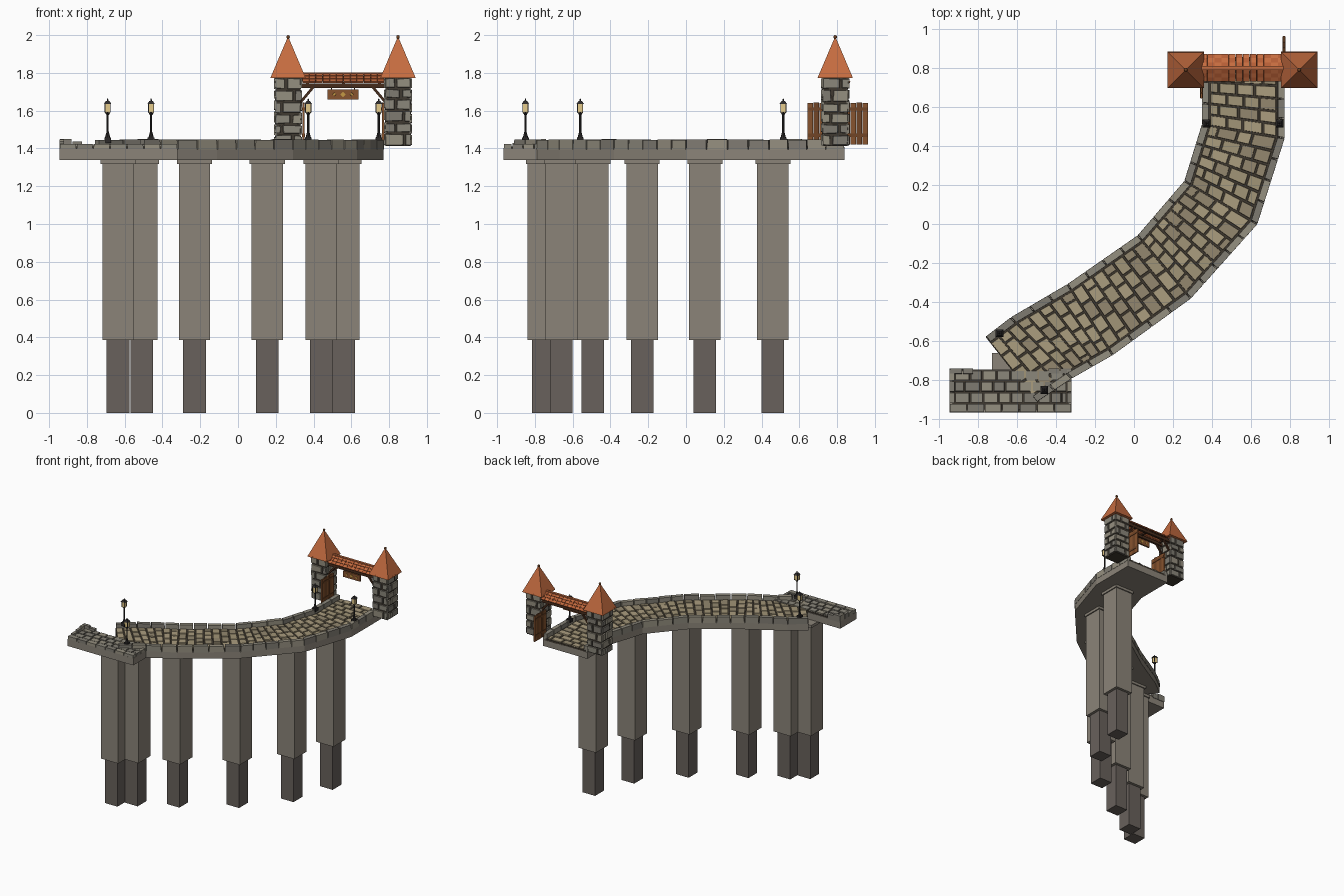
import bpy, bmesh, math, random
from mathutils import Matrix, Vector

if "Cube" in bpy.data.objects:
    bpy.data.objects.remove(bpy.data.objects["Cube"])
random.seed(4)

def mat(name, r, g, b):
    m = bpy.data.materials.new(name)
    m.diffuse_color = tuple((c / 255) ** 2.2 for c in (r, g, b)) + (1,)
    m.use_nodes = True
    m.node_tree.nodes["Principled BSDF"].inputs["Base Color"].default_value = m.diffuse_color
    return m

TAN = [mat("tan_stone_%d" % i, *c) for i, c in enumerate([(170, 156, 126), (160, 147, 118), (146, 134, 110)])]
GREY = [mat("grey_stone_%d" % i, *c) for i, c in enumerate([(138, 134, 122), (126, 122, 113), (148, 142, 127)])]
MORTAR = mat("mortar", 66, 60, 52)
SLAB = mat("slab", 138, 131, 120)
BASE = mat("dark_stone", 104, 97, 92)
TILE = [mat("roof_tile", 196, 108, 66), mat("roof_tile_dark", 180, 94, 56)]
WOOD = [mat("wood", 134, 84, 50), mat("wood_dark", 112, 70, 42)]
BEAM = mat("dark_timber", 72, 48, 34)
IRON = mat("iron", 48, 46, 46)
GLOW = mat("lamp_glass", 232, 205, 140)
GOLD = mat("gold", 196, 152, 70)
I4 = Matrix.Identity(4)

def prism(bm, pts, z0, z1, top=1.0, M=I4, mi=0):
    """Polygon pts extruded z0..z1, the top outline scaled about its middle."""
    cx = sum(p[0] for p in pts) / len(pts)
    cy = sum(p[1] for p in pts) / len(pts)
    lo = [bm.verts.new(M @ Vector((p[0], p[1], z0))) for p in pts]
    hi = [bm.verts.new(M @ Vector((cx + (p[0] - cx) * top, cy + (p[1] - cy) * top, z1))) for p in pts]
    n = len(pts)
    fs = [bm.faces.new(lo[::-1]), bm.faces.new(hi)]
    fs += [bm.faces.new((lo[i], lo[(i + 1) % n], hi[(i + 1) % n], hi[i])) for i in range(n)]
    for f in fs:
        f.material_index = mi

def rect(x0, x1, y0, y1):
    return [(x0, y0), (x1, y0), (x1, y1), (x0, y1)]

def sq(x, y, h):
    return rect(x - h, x + h, y - h, y + h)

def finish(bm, name, mats):
    bmesh.ops.recalc_face_normals(bm, faces=bm.faces)
    me = bpy.data.meshes.new(name)
    bm.to_mesh(me)
    bm.free()
    for m in (mats if isinstance(mats, list) else [mats]):
        me.materials.append(m)
    ob = bpy.data.objects.new(name, me)
    bpy.context.collection.objects.link(ob)
    return ob

def solid(name, m, *parts):
    bm = bmesh.new()
    for p in parts:
        prism(bm, *p)
    return finish(bm, name, m)

# Deck edges, from the side platform to the gate
L = [(-.76, -.58), (-.63, -.48), (-.34, -.31), (.02, -.06), (.26, .22), (.35, .51), (.35, .84)]
R = [(-.50, -.91), (-.32, -.79), (-.11, -.67), (.29, -.38), (.63, 0), (.77, .44), (.77, .84)]
L, R = [Vector(p) for p in L], [Vector(p) for p in R]

def at(t, w):
    i = min(int(t), 5)
    return L[i].lerp(L[i + 1], t - i).lerp(R[i].lerp(R[i + 1], t - i), w)

solid("deck_slab", SLAB, (R + L[::-1], 1.34, 1.395))
inner = [at(i, .05) for i in range(7)], [at(i, .95) for i in range(7)]
solid("deck_mortar", MORTAR, (inner[1] + inner[0][::-1], 1.39, 1.408))

# Cobbles in staggered rows, curb stones along both edges
cob, curb = bmesh.new(), bmesh.new()
row = 0
for i in range(6):
    n = max(1, round((at(i, .5) - at(i + 1, .5)).length / .064))
    for k in range(n):
        t0, t1 = i + (k + .06) / n, i + (k + .94) / n - 1e-6
        w = .09
        step = .11 if row % 2 else .21
        while w < .90:
            e = w + step
            if e > .85:
                e = .91
            prism(cob, [at(t0, w + .008), at(t0, e - .008), at(t1, e - .008), at(t1, w + .008)][::-1],
                  1.40, 1.414 + random.uniform(0, .005), .92, mi=random.randrange(3))
            w = e
            step = random.uniform(.17, .25)
        row += 1
    for a, b, edge in ((-.005, .08, L), (.92, 1.005, R)):
        m = max(1, round((edge[i + 1] - edge[i]).length / .11))
        for k in range(m):
            t0, t1 = i + (k + .02) / m, i + (k + .98) / m - 1e-6
            prism(curb, [at(t0, a), at(t1, a), at(t1, b), at(t0, b)], 1.395,
                  1.444 + random.uniform(0, .005), .97, mi=random.randrange(3))
finish(cob, "deck_cobbles", TAN)
finish(curb, "deck_curbs", GREY)

# Side platform with paving and low wall stones
solid("platform_slab", SLAB, (rect(-.945, -.32, -.965, -.745), 1.34, 1.40))
solid("platform_mortar", MORTAR, (rect(-.93, -.335, -.95, -.75), 1.39, 1.411))
bm = bmesh.new()
for r in range(3):
    x = -.92
    y = -.918 + r * .057
    w = .05 if r % 2 else .08
    while x < -.36:
        e = min(x + w, -.345)
        prism(bm, rect(x + .003, e - .003, y + .003, y + .053), 1.40, 1.42, .94, mi=random.randrange(3))
        x, w = e, random.uniform(.055, .085)
finish(bm, "platform_paving", GREY)
bm = bmesh.new()
for k in range(7):
    x = -.945 + k * .0893
    prism(bm, rect(x + .002, x + .087, -.965, -.923), 1.395, 1.424, .97, mi=k % 3)
for k in range(3):
    y = -.92 + k * .058
    prism(bm, rect(-.945, -.92, y + .002, y + .056), 1.395, 1.43 + .009 * k, .97, mi=k % 3)
    prism(bm, rect(-.343, -.32, y + .002, y + .056), 1.395, 1.424, .97, mi=(k + 1) % 3)
for x0, x1, z in ((-.945, -.88, 1.45), (-.878, -.825, 1.438), (-.44, -.38, 1.424), (-.378, -.32, 1.424)):
    prism(bm, rect(x0, x1, -.768, -.74), 1.395, z, .95, mi=1)
finish(bm, "platform_wall_stones", GREY)

# Piers: narrow foot, shaft and cap
piers = [(-.635, -.755), (-.51, -.66), (-.23, -.493), (.155, -.232), (.44, .10), (.56, .46)]
solid("pier_feet", BASE, *[(sq(x, y, .06), 0, .39) for x, y in piers])
solid("pier_shafts", SLAB, *[(sq(x, y, .083), .385, 1.325) for x, y in piers])
solid("pier_caps", SLAB, *[(sq(x, y, .093), 1.318, 1.342) for x, y in piers])

# Lamp posts
for i, (x, y) in enumerate([(-.69, -.56), (-.46, -.85), (.372, .515), (.745, .515)]):
    octo = lambda r: [(x + r * math.cos(a * math.pi / 4), y + r * math.sin(a * math.pi / 4)) for a in range(8)]
    frame = [(sq(x + dx, y + dy, .002), 1.59, 1.637) for dx in (-.014, .014) for dy in (-.014, .014)]
    solid("lamp_post_%d" % i, IRON, (sq(x, y, .018), 1.43, 1.458), (octo(.014), 1.458, 1.49, .4),
          (octo(.0055), 1.48, 1.585), (octo(.007), 1.578, 1.592, 2.2), (sq(x, y, .02), 1.635, 1.652, .45),
          (octo(.005), 1.65, 1.665, .4), *frame)
    solid("lamp_glass_%d" % i, GLOW, (sq(x, y, .013), 1.59, 1.636, 1.1))

# Gate towers with proud stones, pyramid roofs and finials
for side, tx in (("left", .265), ("right", .847)):
    ty = .79
    solid("tower_core_" + side, MORTAR, (sq(tx, ty, .066), 1.412, 1.776))
    bm = bmesh.new()
    for f in range(4):
        M = Matrix.Translation((tx, ty, 0)) @ Matrix.Rotation(f * math.pi / 2, 4, 'Z') @ Matrix.Rotation(math.pi / 2, 4, 'X')
        z = 1.412
        for r in range(6):
            h = (1.776 - z) / (6 - r) * (1 if r == 5 else random.uniform(.85, 1.15))
            cut = random.uniform(-.035, -.01) if (r + f) % 2 else random.uniform(.01, .035)
            for x0, x1 in ((-.074, cut), (cut, .074)):
                g = lambda: random.uniform(.002, .008)
                j = [(x0 + g(), z + g()), (x1 - g(), z + g()), (x1 - g(), z + h - g()), (x0 + g(), z + h - g())]
                prism(bm, j, .06, .075, .9, M, random.randrange(3))
            z += h
    finish(bm, "tower_stones_" + side, GREY)
    solid("tower_roof_" + side, TILE[0], (sq(tx, ty, .093), 1.773, 1.782, .97), (sq(tx, ty, .09), 1.782, 1.985, .04))
    bpy.ops.mesh.primitive_uv_sphere_add(segments=10, ring_count=6, radius=.01, location=(tx, ty, 1.99))
    ob = bpy.context.object
    ob.name = "roof_finial_" + side
    ob.data.materials.append(WOOD[1])

# Gable roof over the gate: overlapping tile courses on both slopes
bm = bmesh.new()
for s in (-1, 1):
    for c in range(3):
        for k in range(12):
            x0 = .34 + k * .0362
            M = (Matrix.Translation((x0, .80 + s * (.056 - c * .021), 1.757 + c * .0155))
                 @ Matrix.Rotation(-s * math.radians(28), 4, 'X'))
            prism(bm, rect(.0005, .0357, -.0145, .0145), -.004, .005, .97, M, (c + k) % 2)
prism(bm, rect(.34, .775, .79, .81), 1.789, 1.803, .98)
finish(bm, "gate_roof_tiles", TILE)
solid("gate_beams", BEAM, (rect(.335, .775, .745, .765), 1.72, 1.745), (rect(.335, .775, .835, .855), 1.72, 1.745),
      (rect(.335, .775, .79, .81), 1.755, 1.785), *[(rect(x, x + .016, .745, .855), 1.738, 1.752) for x in (.36, .55, .74)])

# Diagonal braces
bm = bmesh.new()
for x, s in ((.365, 1), (.747, -1)):
    for y in (.755, .845):
        M = Matrix.Translation((x, y, 1.685)) @ Matrix.Rotation(s * math.radians(40), 4, 'Y')
        prism(bm, sq(0, 0, .007), -.055, .055, 1, M)
finish(bm, "gate_braces", BEAM)

# Hanging sign board with plain diamonds
solid("sign_board", WOOD[0], (rect(.475, .637, .748, .762), 1.66, 1.712))
solid("sign_hangers", IRON, *[(sq(x, .755, .003), 1.705, 1.73) for x in (.495, .617)])
bm = bmesh.new()
for x, r in ((.51, .01), (.556, .016), (.602, .01)):
    for d in (0, math.pi):
        M = Matrix.Translation((x, .755, 1.686)) @ Matrix.Rotation(d, 4, 'Z') @ Matrix.Rotation(math.pi / 2, 4, 'X')
        prism(bm, [(r, 0), (0, r), (-r, 0), (0, -r)], .005, .0095, .9, M)
finish(bm, "sign_diamonds", GOLD)

# Open plank doors, one swung to the front and one to the back
for name, x, y0, y1 in (("gate_door_left", .346, .642, .80), ("gate_door_right", .768, .805, .965)):
    bm = bmesh.new()
    w = (y1 - y0) / 5
    for k in range(5):
        prism(bm, rect(x - .005, x + .005, y0 + k * w + .001, y0 + (k + 1) * w - .001), 1.422,
              1.64 + .004 * (k % 2), mi=k % 2)
    for z in (1.46, 1.60):
        prism(bm, rect(x - .008, x + .008, y0 + .003, y1 - .003), z, z + .018, mi=1)
    finish(bm, name, WOOD)
